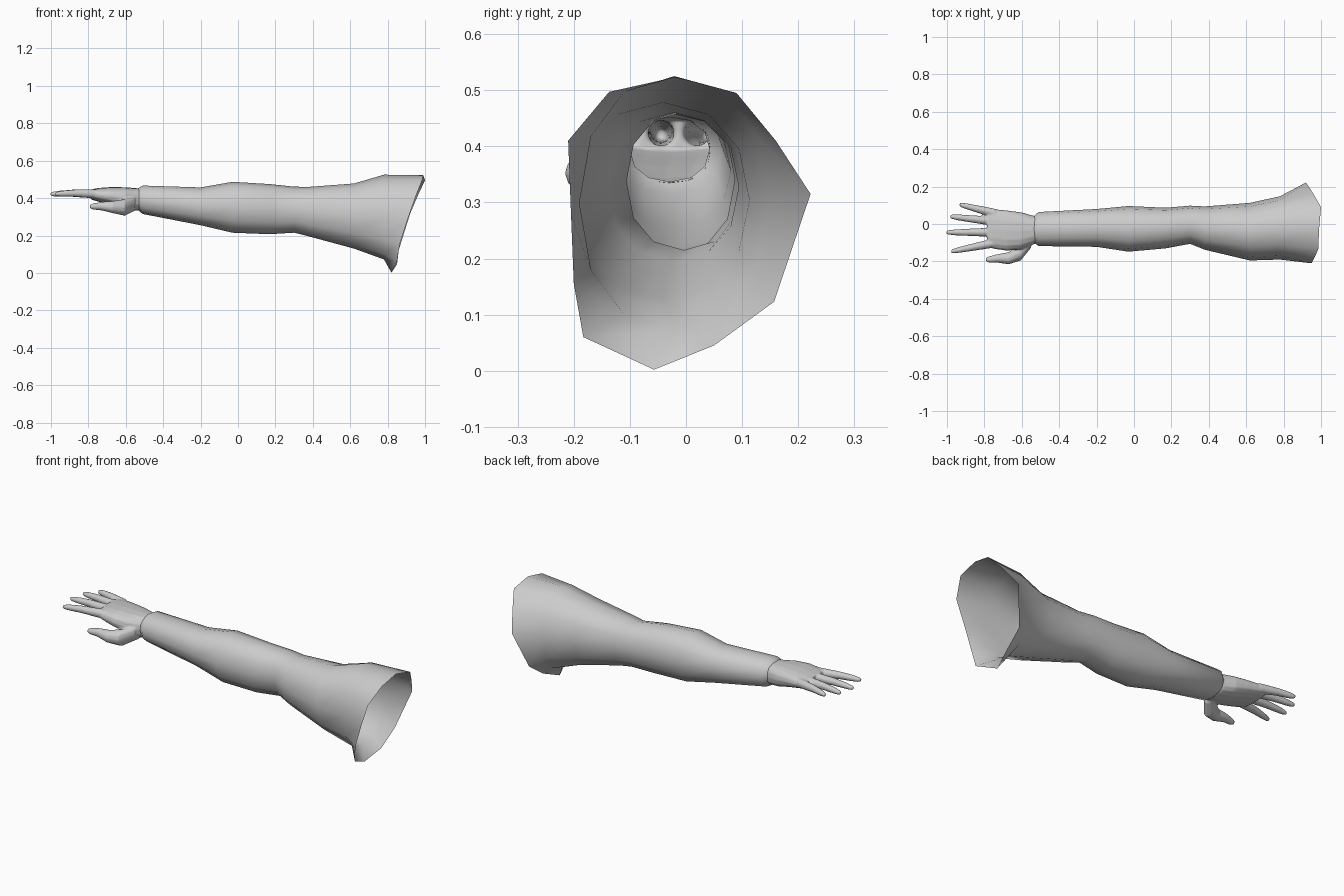
import bpy, bmesh, math
from mathutils import Vector

if "Cube" in bpy.data.objects:
    bpy.data.objects.remove(bpy.data.objects["Cube"])


def oval(x, y0, y1, z0, z1, n=12, power=1.0):
    """Ring in a plane across the arm, from the top round through +y."""
    pts = []
    for i in range(n):
        a = 2 * math.pi * i / n
        s, c = math.sin(a), math.cos(a)
        s = math.copysign(abs(s) ** power, s)
        c = math.copysign(abs(c) ** power, c)
        pts.append((x, (y0 + y1) / 2 + s * (y1 - y0) / 2,
                    (z0 + z1) / 2 + c * (z1 - z0) / 2))
    return pts


def loft(bm, rings, cap=False):
    loops = [[bm.verts.new(p) for p in r] for r in rings]
    n = len(loops[0])
    for a, b in zip(loops, loops[1:]):
        for i in range(n):
            j = (i + 1) % n
            bm.faces.new((a[i], a[j], b[j], b[i]))
    if cap:
        bm.faces.new(loops[0])
        bm.faces.new(loops[-1][::-1])


def finish(name, bm):
    bmesh.ops.recalc_face_normals(bm, faces=bm.faces)
    mesh = bpy.data.meshes.new(name)
    bm.to_mesh(mesh)
    bm.free()
    mesh.shade_smooth()
    obj = bpy.data.objects.new(name, mesh)
    bpy.context.collection.objects.link(obj)
    return obj


# Sleeve: x, y min, y max, z bottom, z top
sleeve = [
    (-0.535, -0.100, 0.042, 0.337, 0.452),
    (-0.510, -0.118, 0.064, 0.315, 0.467),
    (-0.20, -0.122, 0.080, 0.255, 0.457),
    (-0.03, -0.148, 0.096, 0.215, 0.487),
    (0.17, -0.130, 0.087, 0.207, 0.475),
    (0.30, -0.106, 0.098, 0.215, 0.461),
    (0.38, -0.138, 0.094, 0.195, 0.460),
    (0.62, -0.195, 0.113, 0.130, 0.478),
    (0.78, -0.190, 0.148, 0.072, 0.525),
]
# Slanted shoulder opening
rim = [(.99, -.02, .523), (1.0, .09, .495), (.96, .16, .41), (.92, .222, .315),
       (.86, .157, .123), (.85, .05, .045), (.82, -.057, .002), (.85, -.183, .06),
       (.865, -.2, .155), (.905, -.205, .28), (.95, -.21, .41), (.985, -.137, .497)]
bm = bmesh.new()
loft(bm, [oval(*r, power=0.92) for r in sleeve] + [rim])
finish("sleeve", bm)

# Hand: palm
bm = bmesh.new()
palm = [
    (-0.50, -0.095, 0.038, 0.345, 0.447),
    (-0.54, -0.110, 0.045, 0.332, 0.453),
    (-0.60, -0.135, 0.062, 0.342, 0.458),
    (-0.68, -0.143, 0.073, 0.365, 0.459),
    (-0.75, -0.133, 0.080, 0.382, 0.454),
    (-0.785, -0.122, 0.077, 0.392, 0.446),
]
loft(bm, [oval(*r, n=16, power=0.8) for r in palm], cap=True)


def digit(points):
    """Tapered finger through (x, y, z, radius) points."""
    loft(bm, [oval(x, y - r, y + r, z - r, z + r) for x, y, z, r in points], cap=True)


# Fingers: base y, tip x, tip y
for y0, x1, y1 in [(-.100, -.978, -.147), (-.044, -1.003, -.045),
                   (.013, -.983, .040), (.056, -.933, .104)]:
    a, b = Vector((-.74, y0, .422)), Vector((x1, y1, .422))
    digit([(*(a.lerp(b, t) + Vector((0, 0, lift))), r) for t, lift, r in
           [(0, 0, .025), (.3, .002, .0225), (.55, .004, .0195),
            (.8, .002, .0165), (.95, 0, .0125), (1, 0, .008)]])

# Thumb
digit([(-.55, -.085, .375, .042), (-.605, -.150, .350, .045), (-.67, -.183, .352, .033),
       (-.73, -.184, .357, .023), (-.775, -.190, .355, .017), (-.793, -.190, .355, .009)])
hand = finish("hand", bm)

# Fuse the hand into one skin, then open it at the wrist
m = hand.modifiers.new("fuse", 'REMESH')
m.mode = 'VOXEL'
m.voxel_size = 0.005
s = hand.modifiers.new("soften", 'SMOOTH')
s.factor = 0.5
s.iterations = 4
dg = bpy.context.evaluated_depsgraph_get()
bm = bmesh.new()
bm.from_mesh(bpy.data.meshes.new_from_object(hand.evaluated_get(dg)))
hand.modifiers.clear()
bmesh.ops.bisect_plane(bm, geom=bm.verts[:] + bm.edges[:] + bm.faces[:],
                       plane_co=(-0.53, 0, 0), plane_no=(1, 0, 0), clear_outer=True)
bm.to_mesh(hand.data)
bm.free()
hand.data.shade_smooth()
